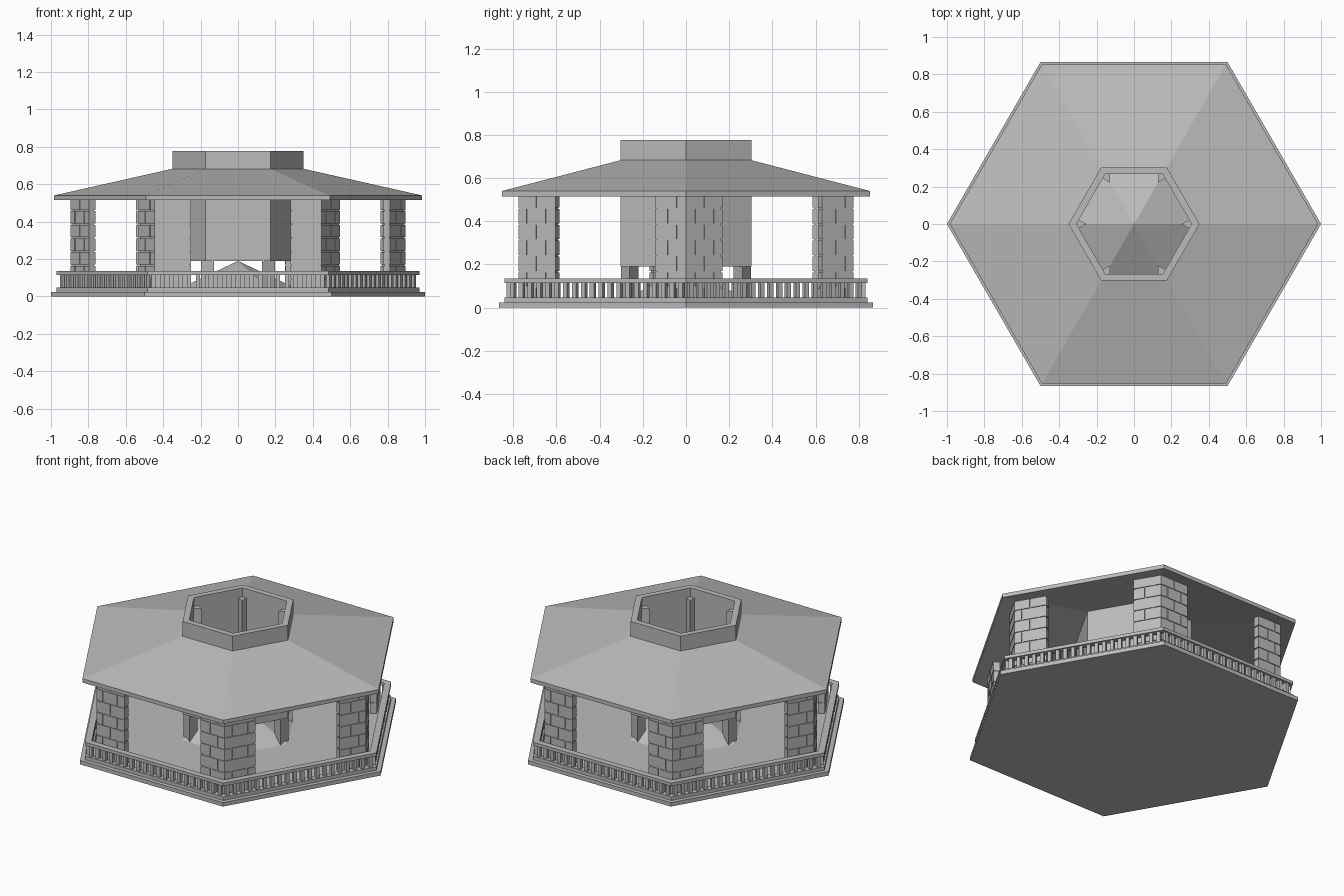
import bpy, bmesh, math
from mathutils import Matrix, Vector

cube = bpy.data.objects.get("Cube")
if cube:
    bpy.data.objects.remove(cube)

stone = bpy.data.materials.new("grey_stone")
stone.use_nodes = True
GREY = (0.5, 0.5, 0.5, 1)
stone.diffuse_color = GREY
stone.node_tree.nodes["Principled BSDF"].inputs["Base Color"].default_value = GREY

SIXTH = math.pi / 3
FLOOR_Z = 0.025


def finish(name, bm):
    bmesh.ops.recalc_face_normals(bm, faces=bm.faces)
    mesh = bpy.data.meshes.new(name)
    bm.to_mesh(mesh)
    bm.free()
    mesh.materials.append(stone)
    obj = bpy.data.objects.new(name, mesh)
    bpy.context.collection.objects.link(obj)


def hex_ring(name, profile):
    """Sweep a closed (radius, height) profile round a hexagon."""
    bm = bmesh.new()
    loops = [[bm.verts.new((r * math.cos(i * SIXTH), r * math.sin(i * SIXTH), z))
              for r, z in profile] for i in range(6)]
    n = len(profile)
    for i in range(6):
        a, b = loops[i], loops[(i + 1) % 6]
        for j in range(n):
            k = (j + 1) % n
            bm.faces.new((a[j], a[k], b[k], b[j]))
    finish(name, bm)


def band(name, inner, outer, z0, z1):
    hex_ring(name, [(inner, z0), (outer, z0), (outer, z1), (inner, z1)])


def hex_solid(name, r0, r1, z0, z1):
    bm = bmesh.new()
    bmesh.ops.create_cone(bm, cap_ends=True, segments=6, radius1=r0, radius2=r1, depth=z1 - z0,
                          matrix=Matrix.Translation((0, 0, (z0 + z1) / 2))
                          @ Matrix.Rotation(math.pi / 2, 4, "Z"))
    # Put the corners on the x axis
    corner = max(bm.verts, key=lambda v: v.co.xy.length).co
    angle = math.atan2(corner.y, corner.x)
    bmesh.ops.rotate(bm, verts=bm.verts, matrix=Matrix.Rotation(-angle, 3, "Z"))
    finish(name, bm)


def prism(bm, outline, z0, z1):
    low = [bm.verts.new((p.x, p.y, z0)) for p in outline]
    high = [bm.verts.new((p.x, p.y, z1)) for p in outline]
    bm.faces.new(low)
    bm.faces.new(high)
    n = len(low)
    for i in range(n):
        j = (i + 1) % n
        bm.faces.new((low[i], low[j], high[j], high[i]))


def six_times(name, bm):
    """Repeat the geometry about the vertical axis."""
    source = bm.verts[:] + bm.edges[:] + bm.faces[:]
    for i in range(1, 6):
        copy = bmesh.ops.duplicate(bm, geom=source)["geom"]
        verts = [g for g in copy if isinstance(g, bmesh.types.BMVert)]
        bmesh.ops.rotate(bm, verts=verts, matrix=Matrix.Rotation(i * SIXTH, 3, "Z"))
    finish(name, bm)


# Floor and railing
hex_solid("floor_slab", 1.0, 1.0, 0, FLOOR_Z)
band("bottom_rail", 0.925, 0.97, FLOOR_Z, 0.047)
band("top_rail", 0.925, 0.97, 0.115, 0.135)

bm = bmesh.new()
COUNT = 20
for i in range(COUNT):
    y = ((i + 0.5) / COUNT - 0.5) * 0.95
    x = 0.947 * math.cos(SIXTH / 2)
    w = 0.011
    prism(bm, [Vector((x + a * w, y + b * w)) for a, b in ((-1, -1), (1, -1), (1, 1), (-1, 1))],
          0.047, 0.115)
bmesh.ops.rotate(bm, verts=bm.verts, matrix=Matrix.Rotation(SIXTH / 2, 3, "Z"))
six_times("balusters", bm)

# Angled brick columns: a mortar core with raised bricks on two wings
APEX = Vector((0.895, 0))
THICK = 0.04
GAP = 0.007
COURSE = 0.073
TOP = 0.522


def wing_block(bm, side, s0, s1, inset, z0, z1):
    along = Vector((-0.5, side * 0.866))
    inward = Vector((-0.866, -side * 0.5))
    t0, t1 = inset, THICK - inset

    def point(s, t):
        mitre = t / math.tan(SIXTH) if s == 0 else s
        return APEX + along * mitre + inward * t

    prism(bm, [point(s0, t0), point(s1, t0), point(s1, t1), point(s0, t1)], z0, z1)


core, bricks = bmesh.new(), bmesh.new()
for side, length in ((1, 0.196), (-1, 0.167)):
    wing_block(core, side, 0, length - 0.005, 0.005, FLOOR_Z, TOP)
    z, row = FLOOR_Z, 0
    while z < TOP - GAP:
        joint = 0.1 if (row % 2 == 0) == (side > 0) else 0.05
        cuts = [0, joint] + ([joint + 0.1] if joint + 0.12 < length else []) + [length + GAP]
        for a, b in zip(cuts, cuts[1:]):
            wing_block(bricks, side, a, b - GAP, 0, z, min(z + COURSE - GAP, TOP))
        z += COURSE
        row += 1
six_times("column_mortar", core)
six_times("column_bricks", bricks)

# Roof shell
hex_ring("roof", [(0.985, 0.515), (0.985, 0.54), (0.34, 0.685), (0.34, 0.66)])

# Central smoke hood, its legs and the hearth mound
band("smoke_hood", 0.308, 0.35, 0.19, 0.777)
bm = bmesh.new()
prism(bm, [Vector((0.255, 0)), Vector((0.325, 0.0404)), Vector((0.325, -0.0404))], FLOOR_Z, 0.72)
six_times("hood_legs", bm)
hex_solid("hearth_mound", 0.35, 0, FLOOR_Z, 0.19)
